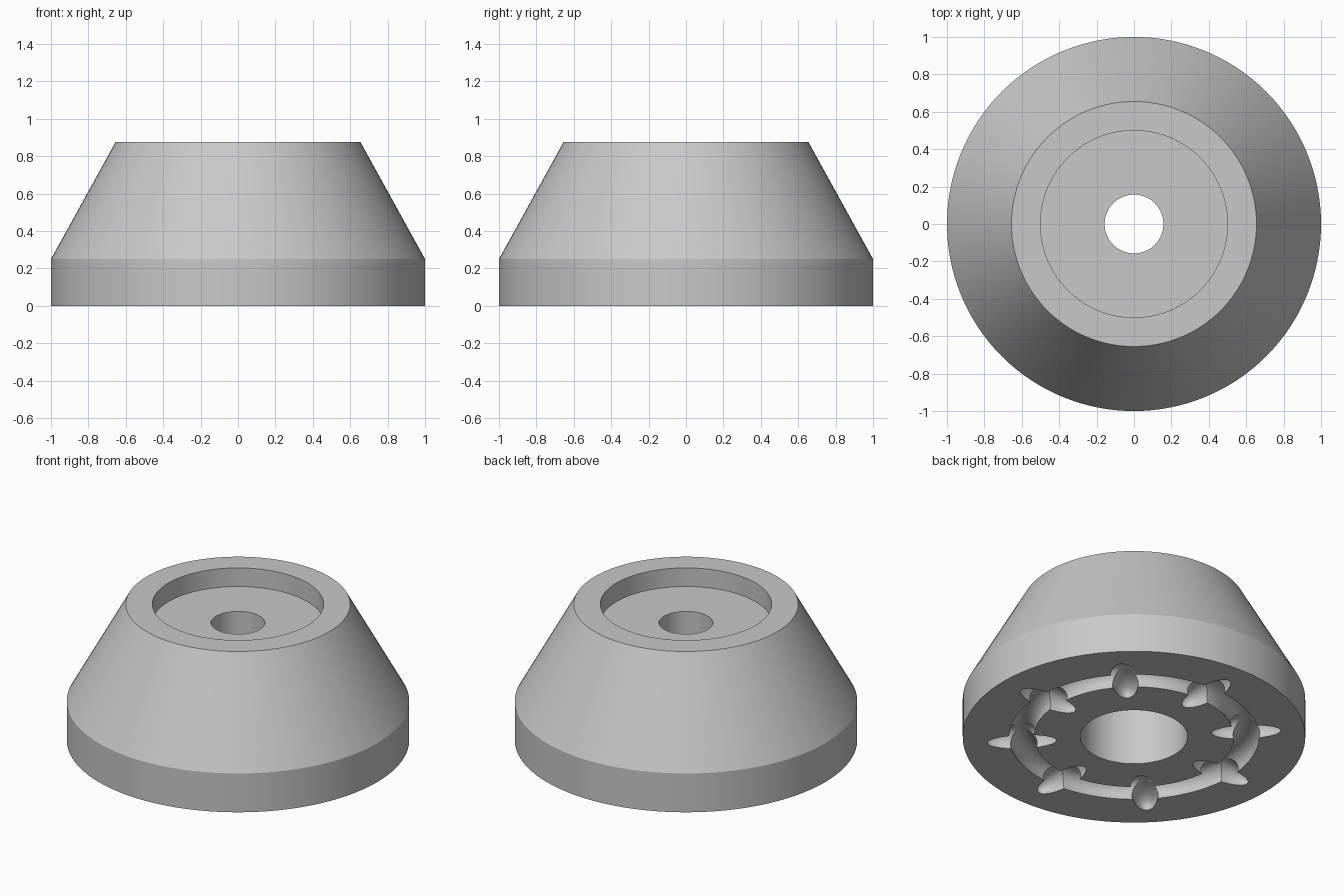
import bpy, bmesh
from math import pi, sin, cos, asin, radians
from mathutils import Matrix

cube = bpy.data.objects.get("Cube")
if cube:
    bpy.data.objects.remove(cube)

SEGMENTS = 128
HEIGHT = 0.875
GROOVE_R, TUBE_R, TUBE_Z = 0.657, 0.078, 0.03

grey = bpy.data.materials.new("light grey")
grey.use_nodes = True
colour = (0.58, 0.58, 0.58, 1)
grey.diffuse_color = colour
grey.node_tree.nodes["Principled BSDF"].inputs["Base Color"].default_value = colour


def mesh_object(name, bm):
    bmesh.ops.recalc_face_normals(bm, faces=bm.faces)
    mesh = bpy.data.meshes.new(name)
    bm.to_mesh(mesh)
    bm.free()
    mesh.materials.append(grey)
    obj = bpy.data.objects.new(name, mesh)
    bpy.context.collection.objects.link(obj)
    return obj


def lathe(name, profile):
    """Revolve a closed (radius, height) profile about z."""
    bm = bmesh.new()
    rings = [[bm.verts.new((r * cos(2 * pi * i / SEGMENTS), r * sin(2 * pi * i / SEGMENTS), z))
              for i in range(SEGMENTS)] for r, z in profile]
    for k, ring in enumerate(rings):
        above = rings[(k + 1) % len(rings)]
        for i in range(SEGMENTS):
            j = (i + 1) % SEGMENTS
            bm.faces.new((ring[i], ring[j], above[j], above[i]))
    return mesh_object(name, bm)


# Round groove under the base, as an arc in the profile
start = -asin(TUBE_Z / TUBE_R)
steps = 16
arc = [start + (pi - 2 * start) * i / steps for i in range(steps + 1)]
groove = [(GROOVE_R - TUBE_R * cos(a), max(0, TUBE_Z + TUBE_R * sin(a))) for a in arc]

# Body: tapered side, top recess, stepped bore
body = lathe("tapered_foot", [(0.313, 0)] + groove + [
    (1, 0), (1, 0.25), (0.655, HEIGHT), (0.5, HEIGHT), (0.5, 0.755),
    (0.157, 0.755), (0.157, 0.5), (0.313, 0.5)])

# Eight radial pockets crossing the groove
bm = bmesh.new()
for i in range(8):
    place = (Matrix.Rotation(radians(45 * i), 4, 'Z')
             @ Matrix.Translation((GROOVE_R, 0, 0.025))
             @ Matrix.Diagonal((0.212, 0.082, 0.082, 1))
             @ Matrix.Rotation(pi / 2, 4, 'Y'))
    bmesh.ops.create_uvsphere(bm, u_segments=32, v_segments=20, radius=1, matrix=place)
cutter = mesh_object("pocket_cutter", bm)
cutter.hide_render = True

cut = body.modifiers.new("pockets", 'BOOLEAN')
cut.operation = 'DIFFERENCE'
cut.solver = 'EXACT'
cut.object = cutter

bpy.ops.object.select_all(action='DESELECT')
body.select_set(True)
bpy.context.view_layer.objects.active = body
bpy.ops.object.modifier_apply(modifier=cut.name)
bpy.data.objects.remove(cutter)
bpy.ops.object.shade_smooth_by_angle(angle=radians(25))
